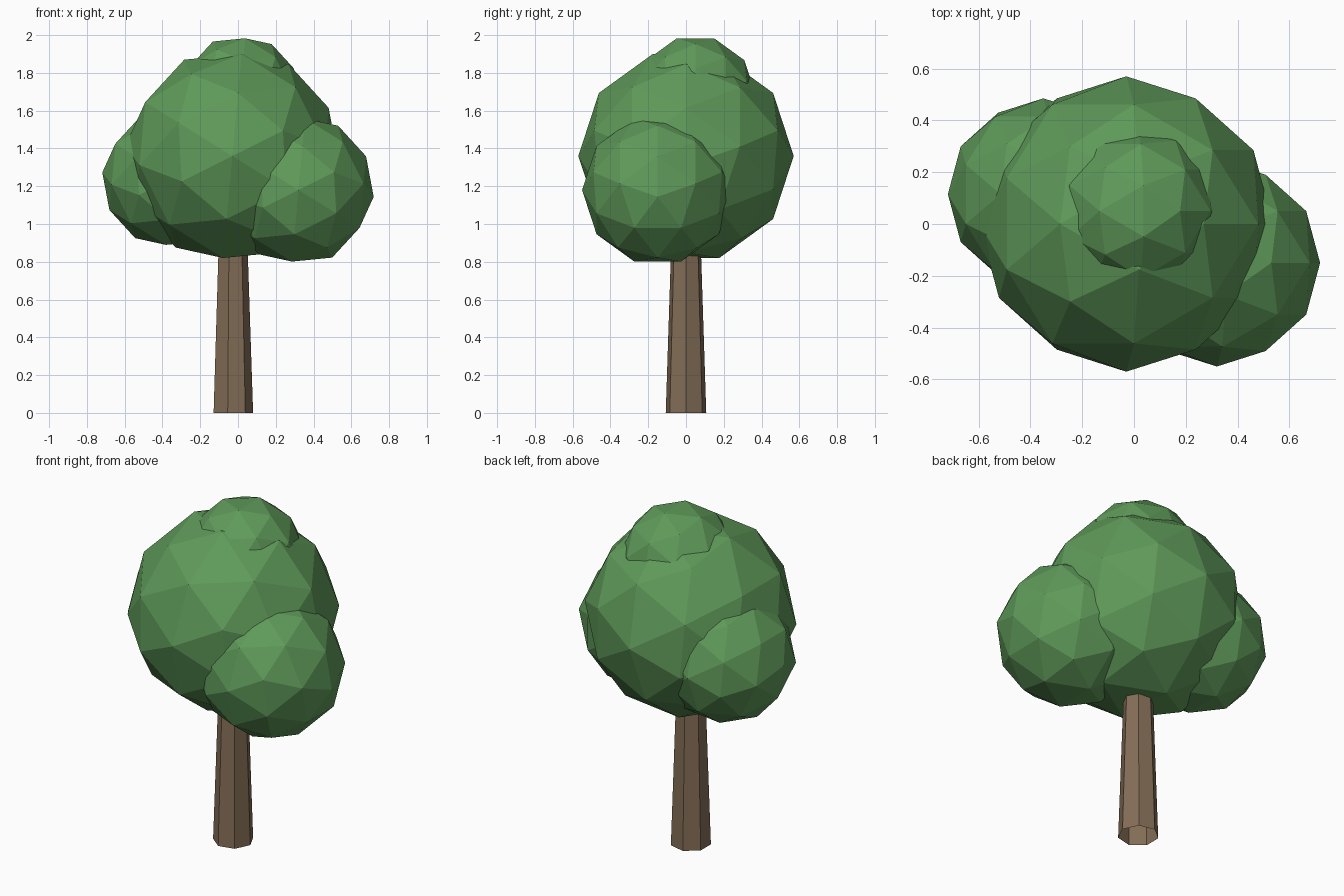
import bpy
from math import atan, sqrt

if "Cube" in bpy.data.objects:
    bpy.data.objects.remove(bpy.data.objects["Cube"])


def material(name, color):
    mat = bpy.data.materials.new(name)
    mat.diffuse_color = (*color, 1)
    mat.use_nodes = True
    mat.node_tree.nodes["Principled BSDF"].inputs["Base Color"].default_value = mat.diffuse_color
    return mat


bark = material("bark", (0.23, 0.155, 0.095))
leaf = material("leaf", (0.113, 0.319, 0.10))

# Tapered seven-sided trunk, open at the ends, first corner on +x
TRUNK_H = 0.90
bpy.ops.mesh.primitive_cone_add(vertices=7, radius1=0.11, radius2=0.08, depth=TRUNK_H,
                                end_fill_type='NOTHING', location=(-0.03, 0, TRUNK_H / 2))
trunk = bpy.context.object
trunk.name = "trunk"
# put a corner on +x (cone corners start on +y)
trunk.rotation_euler.z = -atan(1) * 2
trunk.data.materials.append(bark)

# Faceted foliage balls; the tilt puts an icosahedron edge midpoint on the z axis
TILT = atan((sqrt(5) - 1) / 2)


def foliage(name, radius, center):
    bpy.ops.mesh.primitive_ico_sphere_add(subdivisions=2, radius=radius, location=center,
                                          rotation=(0, TILT, 0))
    ball = bpy.context.object
    ball.name = name
    ball.data.materials.append(leaf)


foliage("foliage_main", 0.57, (-0.03, 0, 1.36))
foliage("foliage_right", 0.40, (0.32, -0.15, 1.18))
foliage("foliage_left", 0.37, (-0.35, 0.115, 1.24))
foliage("foliage_top", 0.32, (0.01, 0.05, 1.68))
